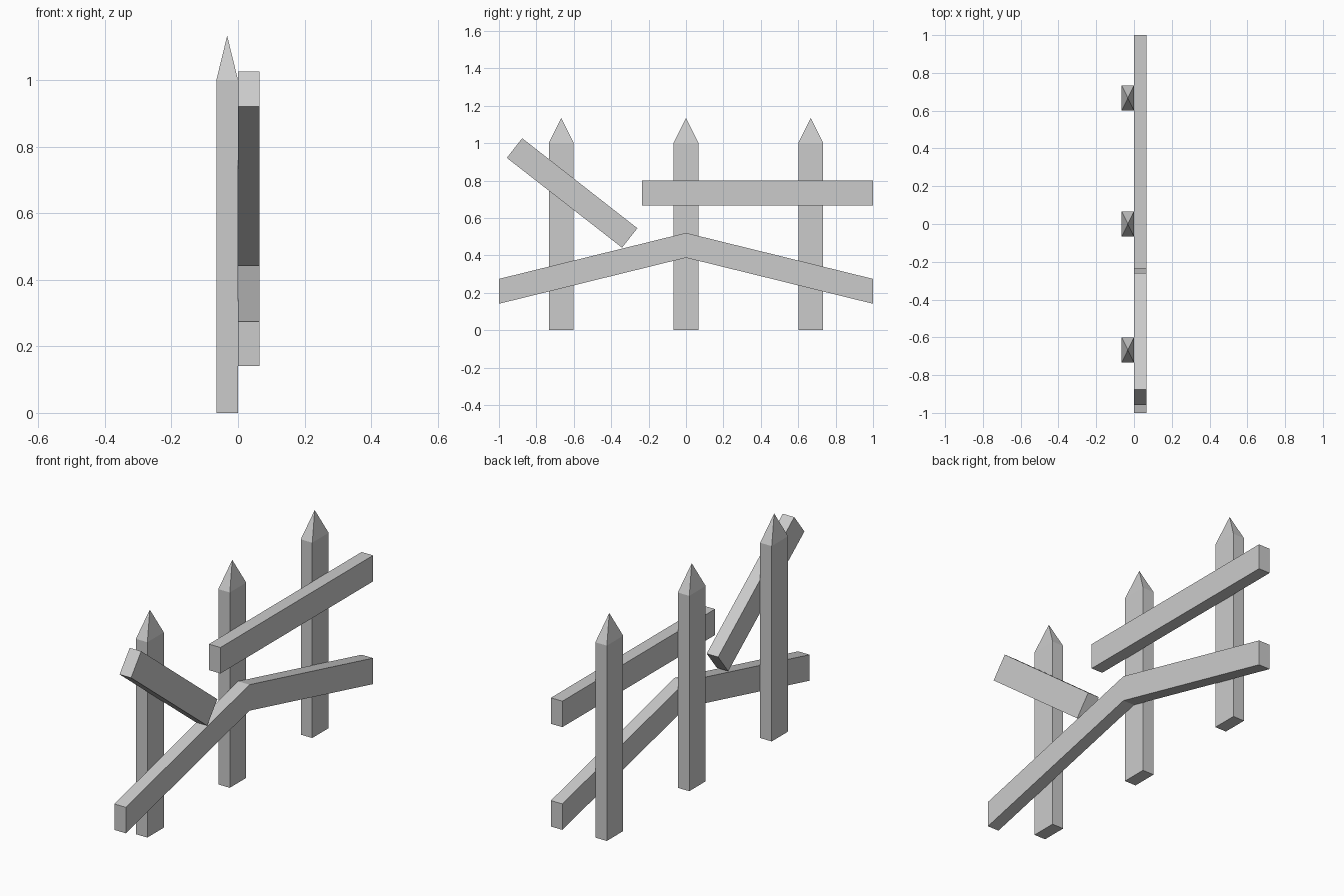
import bpy, bmesh

if "Cube" in bpy.data.objects:
    bpy.data.objects.remove(bpy.data.objects["Cube"])

T = 0.065   # timber thickness along x
W = 0.133   # timber width


def finish(name, bm):
    bmesh.ops.recalc_face_normals(bm, faces=bm.faces)
    me = bpy.data.meshes.new(name)
    bm.to_mesh(me)
    bm.free()
    ob = bpy.data.objects.new(name, me)
    bpy.context.collection.objects.link(ob)
    return ob


def rail(name, profile):
    """Extrude a (y, z) outline from x = 0 to x = T."""
    bm = bmesh.new()
    face = bm.faces.new([bm.verts.new((0, y, z)) for y, z in profile])
    ext = bmesh.ops.extrude_face_region(bm, geom=[face])
    verts = [g for g in ext["geom"] if isinstance(g, bmesh.types.BMVert)]
    bmesh.ops.translate(bm, verts=verts, vec=(T, 0, 0))
    return finish(name, bm)


def post(name, y):
    """Square post with a pyramid point."""
    bm = bmesh.new()
    corners = [(-T, y - W / 2), (0, y - W / 2), (0, y + W / 2), (-T, y + W / 2)]
    low = [bm.verts.new((cx, cy, 0)) for cx, cy in corners]
    high = [bm.verts.new((cx, cy, 1)) for cx, cy in corners]
    tip = bm.verts.new((-T / 2, y, 1.133))
    bm.faces.new(low)
    for i in range(4):
        j = (i + 1) % 4
        bm.faces.new((low[i], low[j], high[j], high[i]))
        bm.faces.new((high[i], high[j], tip))
    return finish(name, bm)


# Three pointed posts
for label, y in (("left", -0.667), ("middle", 0), ("right", 0.667)):
    post(label + "_post", y)

# Bent lower rail
rail("lower_rail", [(-1, 0.141), (0, 0.387), (1, 0.141),
                    (1, 0.274), (0, 0.52), (-1, 0.274)])

# Straight upper rail
rail("upper_rail", [(-0.235, 0.667), (1, 0.667), (1, 0.8), (-0.235, 0.8)])

# Broken, fallen rail
rail("fallen_rail", [(-0.958, 0.921), (-0.342, 0.441),
                     (-0.26, 0.545), (-0.876, 1.026)])
